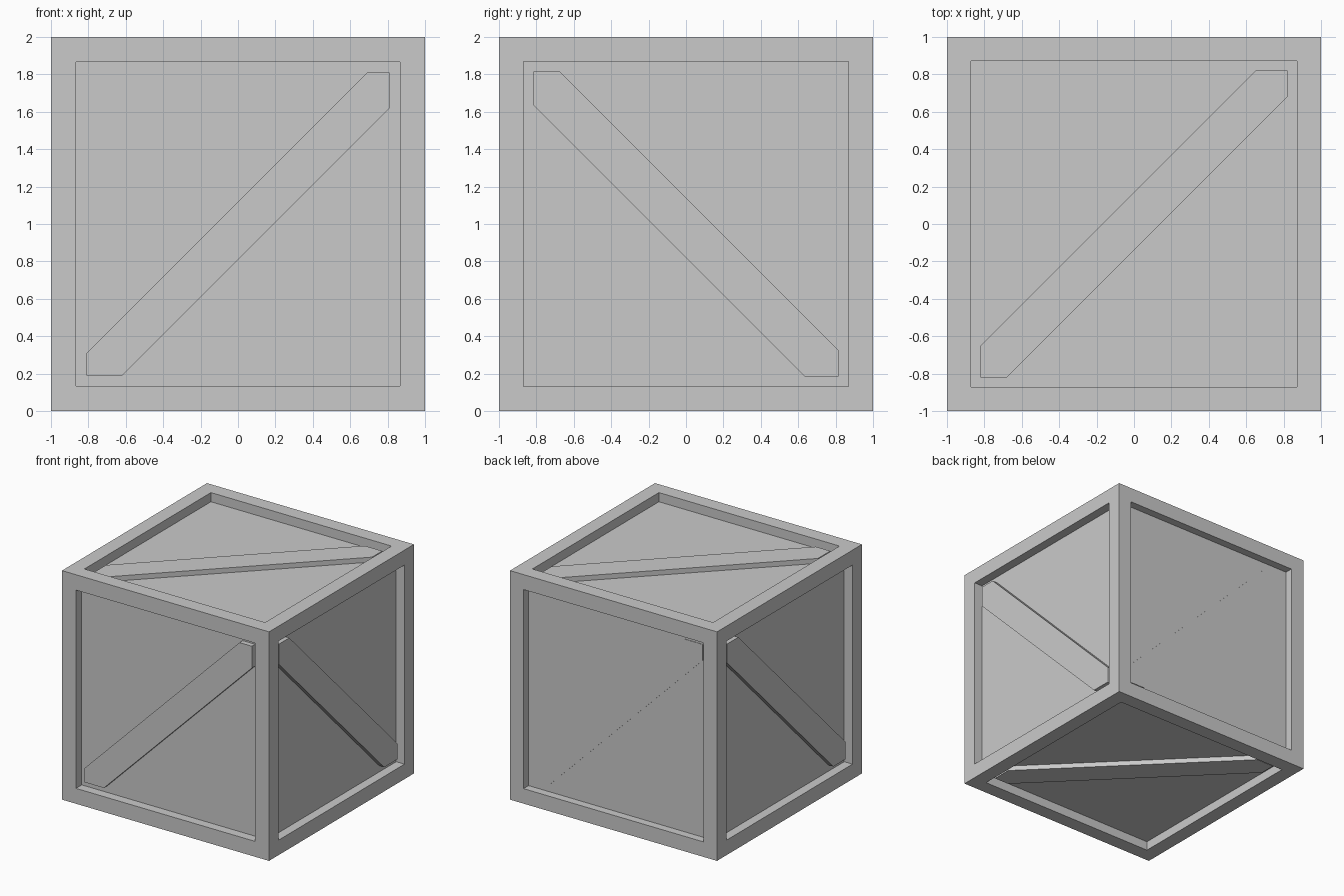
import bpy
import bmesh
from mathutils import Vector

cube = bpy.data.objects.get("Cube")
if cube:
    bpy.data.objects.remove(cube, do_unlink=True)

grey = bpy.data.materials.new("plain_grey")
grey.use_nodes = True
colour = (0.59, 0.59, 0.59, 1)
grey.diffuse_color = colour
grey.node_tree.nodes["Principled BSDF"].inputs["Base Color"].default_value = colour

X, Y, Z = Vector((1, 0, 0)), Vector((0, 1, 0)), Vector((0, 0, 1))
CENTRE = Z

# Side: outward normal, right and up of the face, half opening, panel depth,
# brace depth, lower and upper brace offset from the rising diagonal
SIDES = {
    "front": (-Y, X, Z, 0.81, 0.08, 0.035, -0.19, 0.12),
    "back": (Y, -X, Z, 0.815, 0.07, 0.066, -0.14, 0.175),
    "left": (X, -Y, Z, 0.815, 0.08, 0.032, -0.18, 0.14),
    "right": (-X, Y, Z, 0.815, 0.08, 0.032, -0.165, 0.155),
    "top": (Z, X, Y, 0.82, 0.08, 0.037, -0.14, 0.17),
    "bottom": (-Z, -X, Y, 0.82, 0.08, 0.037, -0.14, 0.17),
}


def add_object(name, bm):
    bmesh.ops.recalc_face_normals(bm, faces=bm.faces)
    mesh = bpy.data.meshes.new(name)
    bm.to_mesh(mesh)
    bm.free()
    mesh.materials.append(grey)
    obj = bpy.data.objects.new(name, mesh)
    bpy.context.collection.objects.link(obj)


# Crate body: every face is inset to a rim and its panel pushed inward
bm = bmesh.new()
bmesh.ops.create_cube(bm, size=2)
bmesh.ops.translate(bm, verts=bm.verts, vec=CENTRE)
for normal, _, _, half, depth, *_ in SIDES.values():
    panel = max(bm.faces, key=lambda f: f.normal.dot(normal) * f.calc_area())
    bmesh.ops.inset_individual(bm, faces=[panel], thickness=1 - half)
    wall = bmesh.ops.extrude_discrete_faces(bm, faces=[panel])["faces"]
    bmesh.ops.translate(bm, verts=wall[0].verts, vec=-normal * depth)
    bm.normal_update()
add_object("crate_body", bm)

# Diagonal braces, trimmed to the opening
for side, (normal, right, up, h, depth, face_depth, low, high) in SIDES.items():
    outline = [(-h, -h), (-h - low, -h), (h, h + low),
               (h, h), (h - high, h), (-h, -h + high)]
    bm = bmesh.new()
    base = [bm.verts.new(CENTRE + right * u + up * v + normal * (0.99 - depth))
            for u, v in outline]
    face = bm.faces.new(base)
    raised = bmesh.ops.extrude_face_region(bm, geom=[face])["geom"]
    tops = [g for g in raised if isinstance(g, bmesh.types.BMVert)]
    bmesh.ops.translate(bm, verts=tops, vec=normal * (depth - face_depth + 0.01))
    add_object(side + "_brace", bm)
